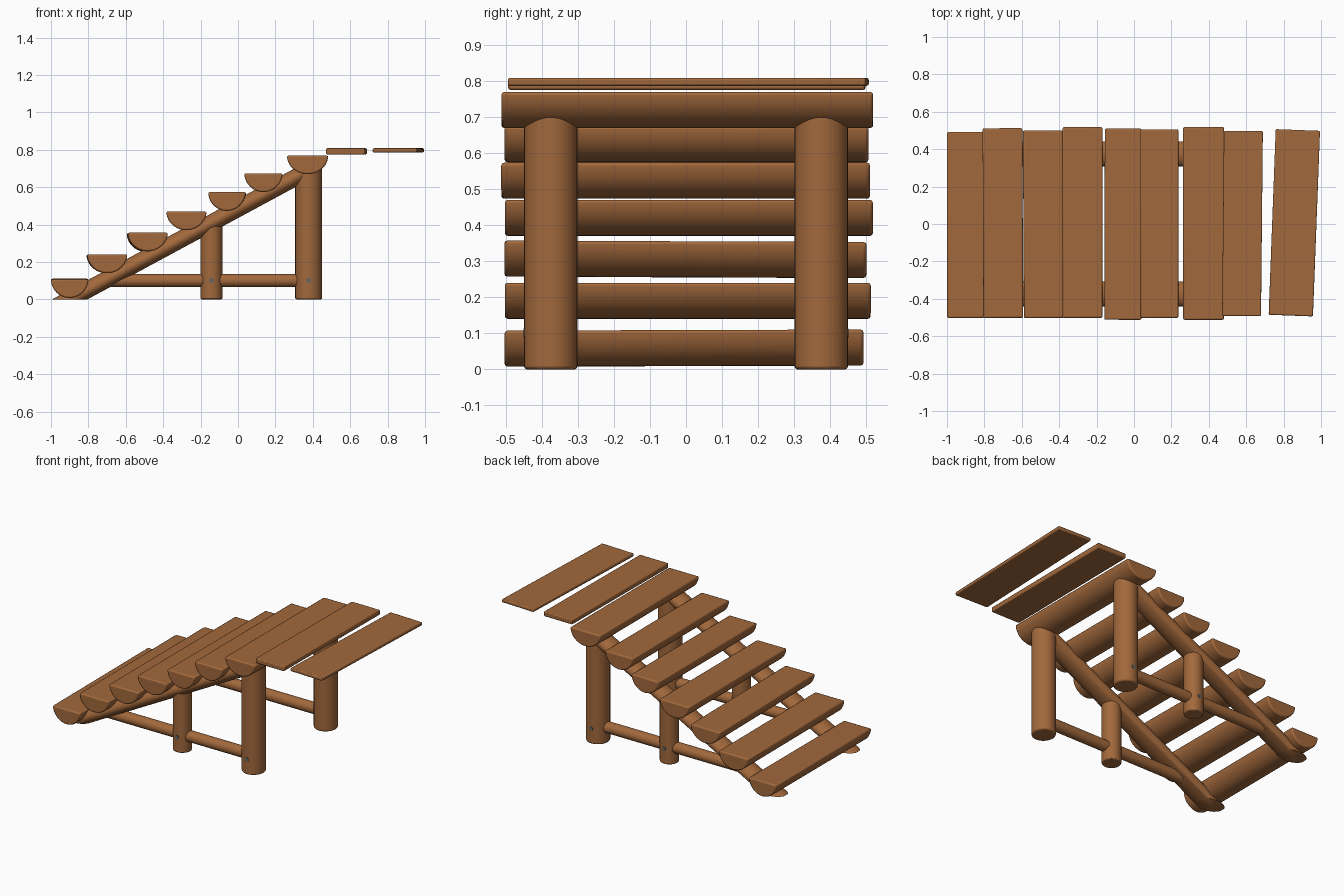
import bpy, bmesh, math
from mathutils import Vector, Matrix

if "Cube" in bpy.data.objects:
    bpy.data.objects.remove(bpy.data.objects["Cube"])


def material(name, rgb):
    m = bpy.data.materials.new(name)
    m.diffuse_color = (*rgb, 1)
    m.use_nodes = True
    m.node_tree.nodes["Principled BSDF"].inputs["Base Color"].default_value = m.diffuse_color
    return m


WOOD = material("brown wood", (0.36, 0.14, 0.045))
STEEL = material("grey bolt", (0.13, 0.13, 0.12))


def finish(bm, name, mat, bevel=0.0):
    bmesh.ops.recalc_face_normals(bm, faces=bm.faces)
    me = bpy.data.meshes.new(name)
    bm.to_mesh(me)
    bm.free()
    ob = bpy.data.objects.new(name, me)
    bpy.context.collection.objects.link(ob)
    me.materials.append(mat)
    bpy.ops.object.select_all(action='DESELECT')
    ob.select_set(True)
    bpy.context.view_layer.objects.active = ob
    if bevel:
        mod = ob.modifiers.new("soft edges", 'BEVEL')
        mod.width, mod.segments = bevel, 2
        mod.limit_method, mod.angle_limit = 'ANGLE', math.radians(50)
    bpy.ops.object.shade_smooth_by_angle(angle=math.radians(40))
    return ob


def extrude_profile(name, pts, y0, y1, yaw=0.0, roll=0.0, center=(0, 0, 0), bevel=0.008):
    """Extrude an x-z profile along y, with a slight hand-made rotation."""
    bm = bmesh.new()
    face = bm.faces.new([bm.verts.new((x, y0, z)) for x, z in pts])
    ext = bmesh.ops.extrude_face_region(bm, geom=[face])
    bmesh.ops.translate(bm, vec=(0, y1 - y0, 0),
                        verts=[v for v in ext["geom"] if isinstance(v, bmesh.types.BMVert)])
    rot = Matrix.Rotation(yaw, 4, 'Z') @ Matrix.Rotation(roll, 4, 'X')
    bmesh.ops.transform(bm, matrix=Matrix.Translation(center) @ rot, verts=bm.verts)
    return finish(bm, name, WOOD, bevel)


def pole(name, a, b, ry, rz, mat=WOOD, bevel=0.0, clip=False):
    """Round or oval pole from a to b; clip trims it at the ground."""
    a, b = Vector(a), Vector(b)
    d = (b - a).normalized()
    side = Vector((0, 1, 0)) if abs(d.y) < 0.9 else Vector((1, 0, 0))
    other = d.cross(side)
    bm = bmesh.new()
    bmesh.ops.create_cone(bm, cap_ends=True, segments=32, radius1=1, radius2=1, depth=1)
    for v in bm.verts:
        x, y, z = v.co
        v.co = (a + b) / 2 + d * (z * (b - a).length) + side * (x * ry) + other * (y * rz)
    if clip:
        cut = bmesh.ops.bisect_plane(bm, geom=bm.verts[:] + bm.edges[:] + bm.faces[:],
                                     plane_co=(0, 0, 0), plane_no=(0, 0, 1), clear_inner=True)
        bmesh.ops.holes_fill(bm, edges=[e for e in bm.edges if e.is_boundary])
    return finish(bm, name, mat, bevel)


# Half-log treads: x range, y range, top height, yaw, roll
treads = [
    (-1.000, -0.800, -0.503, 0.492, 0.109, 0.000, 0.003),
    (-0.808, -0.594, -0.502, 0.512, 0.240, 0.004, 0.000),
    (-0.592, -0.378, -0.503, 0.500, 0.355, 0.006, -0.004),
    (-0.383, -0.168, -0.502, 0.518, 0.470, 0.000, 0.000),
    (-0.158, 0.042, -0.512, 0.510, 0.573, -0.003, 0.000),
    (0.034, 0.238, -0.503, 0.506, 0.674, 0.000, 0.000),
    (0.262, 0.482, -0.512, 0.519, 0.769, 0.000, 0.000),
]
for i, (x0, x1, y0, y1, top, yaw, roll) in enumerate(treads):
    r = (x1 - x0) / 2
    arc = [(r * math.cos(math.pi * k / 20), -0.1 * math.sin(math.pi * k / 20)) for k in range(21)]
    extrude_profile(f"half_log_tread_{i + 1}", arc, y0, y1, yaw, roll, ((x0 + x1) / 2, 0, top))


# Two flat planks at the top
def plank(name, cx, w, z0, z1, y0, y1, yaw):
    h = w / 2
    extrude_profile(name, [(-h, z0), (h, z0), (h, z1), (-h, z1)], y0, y1, yaw,
                    0, (cx, 0, 0), 0.006)


plank("top_plank_inner", 0.580, 0.208, 0.775, 0.808, -0.492, 0.497, -0.010)
plank("top_plank_outer", 0.857, 0.237, 0.786, 0.808, -0.490, 0.503, -0.038)

# Posts, stringers and rails on both sides
for s, side in ((-1, "front"), (1, "back")):
    y = s * 0.375
    pole(f"{side}_tall_post", (0.378, y, 0), (0.378, y, 0.72), 0.074, 0.072, bevel=0.008)
    pole(f"{side}_short_post", (-0.142, y, 0), (-0.142, y, 0.42), 0.058, 0.058, bevel=0.006)
    pole(f"{side}_stringer", (-0.97, y, -0.038), (0.36, y, 0.68), 0.067, 0.045, clip=True)
    pole(f"{side}_rail", (-0.72, y, 0.101), (0.378, y, 0.101), 0.036, 0.036)
    # Bolt heads almost flush with the posts
    for x, r in ((0.378, 0.074), (-0.142, 0.058)):
        pole(f"{side}_bolt", (x, y + s * (r - 0.01), 0.101), (x, y + s * (r + 0.002), 0.101),
             0.013, 0.013, mat=STEEL)
